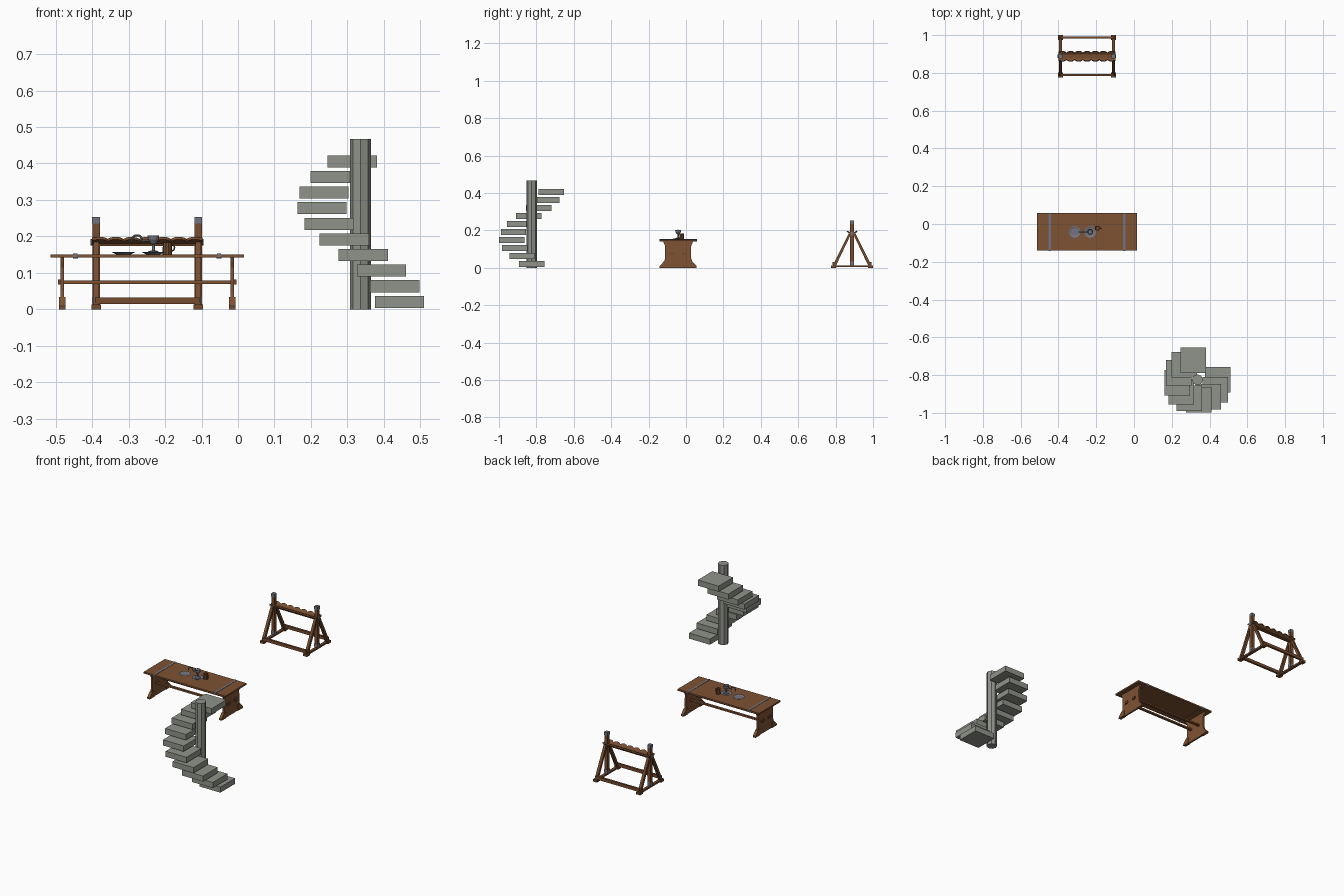
import bpy, bmesh, math
from mathutils import Vector, Matrix

if "Cube" in bpy.data.objects:
    bpy.data.objects.remove(bpy.data.objects["Cube"])


def mat(name, c):
    m = bpy.data.materials.new(name)
    m.diffuse_color = (*c, 1)
    m.use_nodes = True
    m.node_tree.nodes["Principled BSDF"].inputs["Base Color"].default_value = m.diffuse_color
    return m


WOOD = mat("table_wood", (0.21, 0.085, 0.033))
DARK = mat("rack_wood", (0.18, 0.072, 0.028))
METAL = mat("iron", (0.17, 0.175, 0.21))
STONE = mat("stone", (0.28, 0.295, 0.255))


def finish(bm, name, m):
    bmesh.ops.recalc_face_normals(bm, faces=bm.faces)
    me = bpy.data.meshes.new(name)
    bm.to_mesh(me)
    bm.free()
    me.materials.append(m)
    ob = bpy.data.objects.new(name, me)
    bpy.context.collection.objects.link(ob)
    return ob


def box(name, x0, x1, y0, y1, z0, z1, m):
    bm = bmesh.new()
    bmesh.ops.create_cube(bm, size=1)
    for v in bm.verts:
        v.co = Vector(((x0 + x1) / 2 + v.co.x * (x1 - x0),
                       (y0 + y1) / 2 + v.co.y * (y1 - y0),
                       (z0 + z1) / 2 + v.co.z * (z1 - z0)))
    return finish(bm, name, m)


def prism(name, pts, offset, m):
    """Extrude a polygon of 3D points along offset."""
    bm = bmesh.new()
    f = bm.faces.new([bm.verts.new(p) for p in pts])
    r = bmesh.ops.extrude_face_region(bm, geom=[f])
    for v in r["geom"]:
        if isinstance(v, bmesh.types.BMVert):
            v.co += Vector(offset)
    return finish(bm, name, m)


def lathe(name, prof, x, y, m, n=12):
    bm = bmesh.new()
    rings = [[bm.verts.new((x + r * math.cos(2 * math.pi * i / n),
                            y + r * math.sin(2 * math.pi * i / n), z))
              for i in range(n)] for r, z in prof]
    for a, b in zip(rings, rings[1:]):
        for i in range(n):
            j = (i + 1) % n
            bm.faces.new((a[i], a[j], b[j], b[i]))
    bm.faces.new(rings[0][::-1])
    bm.faces.new(rings[-1])
    return finish(bm, name, m)


def rod(name, a, b, r, m, n=8):
    a, b = Vector(a), Vector(b)
    bm = bmesh.new()
    M = Matrix.Translation((a + b) / 2) @ (b - a).to_track_quat('Z', 'Y').to_matrix().to_4x4()
    bmesh.ops.create_cone(bm, cap_ends=True, segments=n, radius1=r, radius2=r,
                          depth=(b - a).length, matrix=M)
    return finish(bm, name, m)


def arc(name, cx, cy, cz, R, r, a0, a1, ang, m, n=10):
    """Bent bar in a vertical plane turned by ang about z."""
    bm = bmesh.new()
    rings = []
    for i in range(n + 1):
        t = math.radians(a0 + (a1 - a0) * i / n)
        ring = []
        for k in range(6):
            p = 2 * math.pi * k / 6
            d, w = (R + r * math.cos(p)) * math.cos(t), r * math.sin(p)
            ring.append(bm.verts.new((cx + d * math.cos(ang) - w * math.sin(ang),
                                      cy + d * math.sin(ang) + w * math.cos(ang),
                                      cz + (R + r * math.cos(p)) * math.sin(t))))
        rings.append(ring)
    for a, b in zip(rings, rings[1:]):
        for k in range(6):
            bm.faces.new((a[k], a[(k + 1) % 6], b[(k + 1) % 6], b[k]))
    bm.faces.new(rings[0])
    bm.faces.new(rings[-1])
    return finish(bm, name, m)


# spiral stair: octagonal column and ten square steps, half a radian apart
SX, SY = 0.336, -0.825
lathe("stair_column", [(0.029, 0), (0.029, 0.467)], SX, SY, STONE, 8)
for i in range(10):
    cx, cy = SX + 0.107 * math.cos(-0.5 * i), SY + 0.107 * math.sin(-0.5 * i)
    z = 0.004 + 0.0428 * i
    box(f"stair_step_{i + 1}", cx - 0.0675, cx + 0.0675, cy - 0.0675, cy + 0.0675,
        z, z + 0.033, STONE)

# trestle table
TX, TY = -0.249, -0.042
box("table_top", TX - 0.265, TX + 0.265, TY - 0.099, TY + 0.099, 0.142, 0.151, WOOD)
half = [(0.098, 0), (0.098, 0.008), (0.086, 0.018), (0.075, 0.033), (0.070, 0.05),
        (0.069, 0.115), (0.075, 0.128), (0.08, 0.142)]
for s, side in ((-1, "left"), (1, "right")):
    x = TX + s * 0.233
    prism(f"table_end_{side}",
          [(x - 0.005, TY + w, z) for w, z in half] +
          [(x - 0.005, TY - w, z) for w, z in reversed(half)], (0.010, 0, 0), WOOD)
    for f in (-1, 1):
        ys = sorted((TY + f * 0.06, TY + f * 0.0985))
        prism(f"table_foot_{side}",
              [(x - 0.0085, TY + f * 0.0985, 0), (x - 0.0085, TY + f * 0.0985, 0.009),
               (x - 0.0085, TY + f * 0.076, 0.034), (x - 0.0085, TY + f * 0.055, 0.034),
               (x - 0.0085, TY + f * 0.055, 0)], (0.017, 0, 0), WOOD)
    # iron strap wrapped around the top
    x = TX + s * 0.197
    box(f"table_strap_{side}", x - 0.006, x + 0.006, TY - 0.1, TY + 0.1, 0.1405, 0.1525, METAL)
    box(f"table_strap_core_{side}", x - 0.0065, x + 0.0065, TY - 0.075, TY + 0.075,
        0.139, 0.1421, WOOD)
for f in (-1, 1):
    y = TY + f * 0.032
    box("table_stretcher", TX - 0.244, TX + 0.244, y - 0.007, y + 0.007, 0.070, 0.079, WOOD)
    for s in (-1, 1):
        x = TX + s * 0.2415
        box("stretcher_peg", x - 0.003, x + 0.003, y - 0.011, y + 0.011, 0.068, 0.082, DARK)

# tableware
for x, n in ((-0.314, "left_plate"), (-0.232, "right_plate")):
    lathe(n, [(0.02, 0.151), (0.032, 0.157), (0.03, 0.1575), (0.02, 0.154)], x, TY, METAL, 14)
lathe("goblet", [(0.016, 0.155), (0.014, 0.159), (0.004, 0.162), (0.004, 0.177), (0.009, 0.182),
                 (0.015, 0.192), (0.016, 0.203), (0.014, 0.203), (0.011, 0.19)],
      -0.232, TY, METAL, 12)
arc("goblet_hook", -0.277, TY, 0.189, 0.014, 0.003, 200, -10, 0, METAL)
rod("goblet_hook_arm", (-0.265, TY, 0.187), (-0.244, TY, 0.19), 0.003, METAL, 6)
lathe("mug", [(0.013, 0.151), (0.012, 0.183), (0.010, 0.183), (0.009, 0.156)],
      -0.194, -0.022, DARK, 10)
lathe("mug_band", [(0.0135, 0.174), (0.0135, 0.178)], -0.194, -0.022, METAL, 10).hide_render = False
bpy.data.objects.remove(bpy.data.objects["mug_band"])  # band covers the opening, so use rims
arc("mug_handle", -0.183, -0.022, 0.169, 0.009, 0.002, -90, 90, 0, DARK, 8)

# weapon rack
RX, RY = -0.249, 0.888
for s, side in ((-1, "left"), (1, "right")):
    x = RX + s * 0.140
    box(f"rack_post_{side}", x - 0.010, x + 0.010, RY - 0.010, RY + 0.010, 0.008, 0.236, DARK)
    box(f"rack_cap_{side}", x - 0.0108, x + 0.0108, RY - 0.0108, RY + 0.0108, 0.235, 0.253, METAL)
    box(f"rack_post_band_{side}", x - 0.0108, x + 0.0108, RY - 0.0108, RY + 0.0108,
        0.016, 0.034, METAL)
    box(f"rack_sill_{side}", x - 0.008, x + 0.008, RY - 0.1, RY + 0.1, 0.003, 0.013, DARK)
    for f in (-1, 1):
        ya, yb = sorted((RY + f * 0.085, RY + f * 0.112))
        box(f"rack_foot_{side}", x - 0.013, x + 0.013, ya, yb, 0, 0.013, DARK)
        # slanted brace
        prism(f"rack_brace_{side}",
              [(x - 0.008, RY + f * 0.105, 0.01), (x - 0.008, RY + f * 0.087, 0.01),
               (x - 0.008, RY + f * 0.008, 0.176), (x - 0.008, RY + f * 0.018, 0.184)],
              (0.016, 0, 0), DARK)
    rod(f"rack_bolt_{side}", (x + s * 0.009, RY, 0.184), (x + s * 0.015, RY, 0.184), 0.009, METAL)
box("rack_top_beam", RX - 0.145, RX + 0.145, RY - 0.009, RY + 0.009, 0.174, 0.188, DARK)
for f, side in ((-1, "front"), (1, "back")):
    y = RY + f * 0.099
    box(f"rack_bottom_rail_{side}", RX - 0.143, RX + 0.143, y - 0.006, y + 0.006,
        0.014, 0.032, DARK)
    # tilted shelf board with a scalloped outer edge
    pts = [(RX - 0.152, RY + f * 0.006, 0.177), (RX + 0.152, RY + f * 0.006, 0.177)]
    n = 42
    for i in range(n + 1):
        u = 1 - i / n
        d = 0.020 + 0.009 * abs(math.sin(math.pi * 7 * u)) ** 0.7
        if i in (0, n):
            d = 0.026
        pts.append((RX - 0.152 + 0.304 * u, RY + f * d, 0.177 + (d - 0.006) * 0.65))
    prism(f"rack_notched_board_{side}", pts, (0, -f * 0.004, 0.007), DARK)
